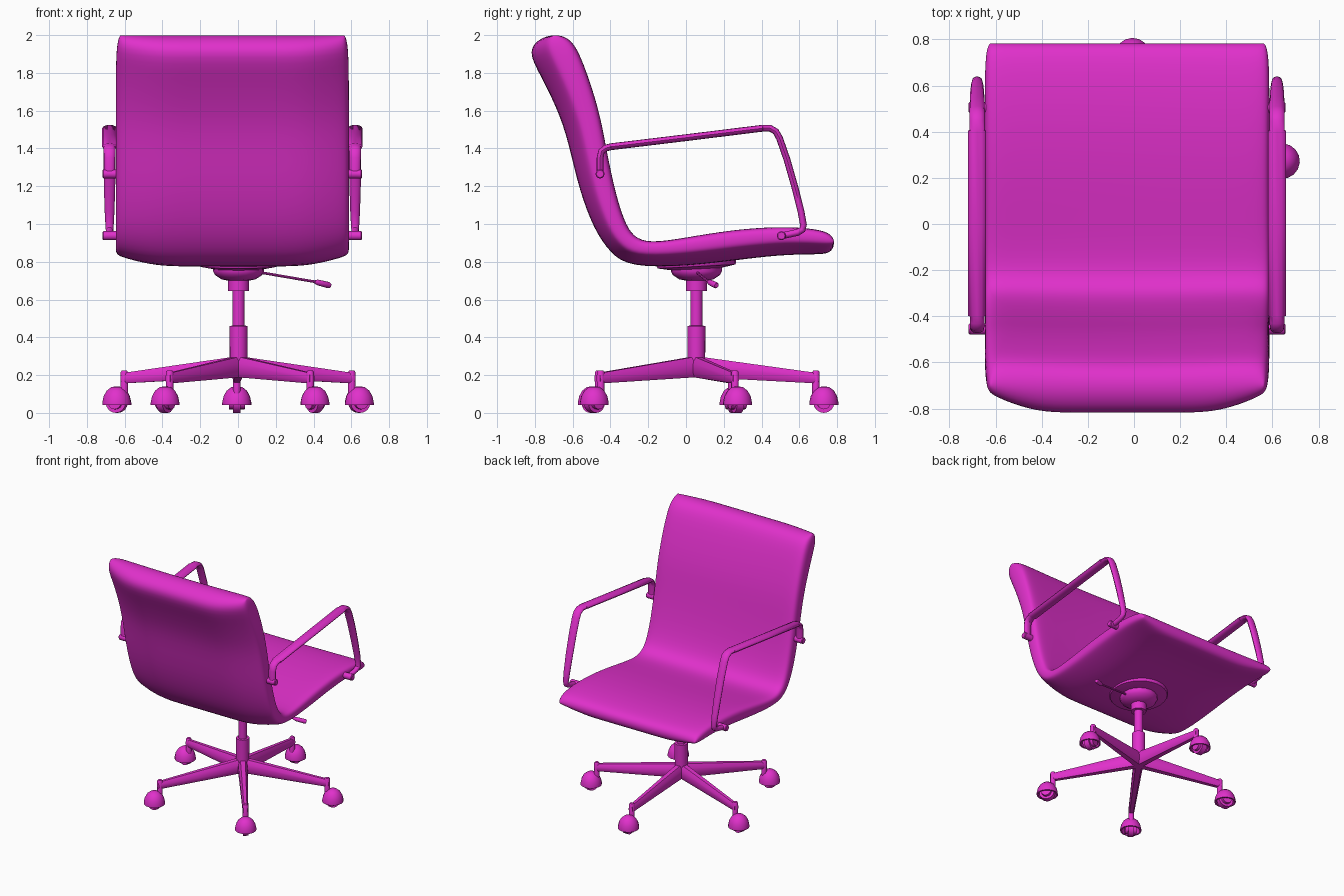
import bpy, bmesh, math
from mathutils import Matrix, Vector

if "Cube" in bpy.data.objects:
    bpy.data.objects.remove(bpy.data.objects["Cube"])

mat = bpy.data.materials.new("magenta")
mat.diffuse_color = (0.75, 0.03, 0.6, 1)
mat.use_nodes = True
mat.node_tree.nodes["Principled BSDF"].inputs["Base Color"].default_value = mat.diffuse_color


def skin(name, rings, angle=40, matrix=None):
    """Join equal-length closed rings into a capped solid."""
    bm = bmesh.new()
    vs = [[bm.verts.new(p) for p in r] for r in rings]
    n = len(rings[0])
    for a, b in zip(vs, vs[1:]):
        for i in range(n):
            j = (i + 1) % n
            bm.faces.new((a[i], a[j], b[j], b[i]))
    for r in (vs[0], vs[-1]):
        for i in range(n // 2 - 1):
            bm.faces.new((r[i], r[i + 1], r[n - 2 - i], r[n - 1 - i]))
    bmesh.ops.recalc_face_normals(bm, faces=bm.faces)
    me = bpy.data.meshes.new(name)
    bm.to_mesh(me)
    bm.free()
    if matrix:
        me.transform(matrix)
    for p in me.polygons:
        p.use_smooth = True
    me.set_sharp_from_angle(angle=math.radians(angle))
    me.materials.append(mat)
    ob = bpy.data.objects.new(name, me)
    bpy.context.collection.objects.link(ob)
    return ob


def lathe(name, profile, matrix, segs=20):
    rings = [[(r * math.cos(2 * math.pi * k / segs), r * math.sin(2 * math.pi * k / segs), z)
              for k in range(segs)] for r, z in profile]
    return skin(name, rings, matrix=matrix)


def rod(name, a, b, radii, segs=12):
    a, b = Vector(a), Vector(b)
    m = Matrix.Translation(a) @ (b - a).to_track_quat('Z', 'Y').to_matrix().to_4x4()
    length = (b - a).length
    return lathe(name, [(r, length * t) for t, r in radii], m, segs)


# Seat shell: inner / outer profile pairs (y, z) from backrest top to seat front
SEAT_X = -0.03
inner = [(-.67, 2.003), (-.60, 1.975), (-.545, 1.87), (-.455, 1.6), (-.42, 1.395), (-.37, 1.155),
         (-.315, .985), (-.26, .92), (-.165, .90), (.07, .943), (.285, .975), (.495, .988),
         (.65, .98), (.755, .96), (.785, .92)]
outer = [(-.76, 1.995), (-.845, 1.92), (-.765, 1.78), (-.663, 1.57), (-.615, 1.40), (-.565, 1.18),
         (-.487, .97), (-.40, .845), (-.30, .772), (0, .775), (.28, .811), (.495, .836),
         (.66, .84), (.755, .84), (.783, .875)]
# x, inner fraction, outer fraction: slightly dished inside, thinning toward rounded side edges
half = [(0, .06, 1), (.2, .05, 1), (.37, .03, 1), (.50, .01, .83), (.585, .01, .66), (.610, .10, .56), (.617, .25, .42)]
stations = [(-x, a, b) for x, a, b in reversed(half[1:])] + half
rings = []
n = len(inner)
for x, a, b in stations:
    def side(f):
        pts = []
        for i, (p, q) in enumerate(zip(inner, outer)):
            sx = .965 if i in (0, n - 1) else .99 if i in (1, n - 2) else 1
            pts.append((SEAT_X + x * sx, p[0] + (q[0] - p[0]) * f, p[1] + (q[1] - p[1]) * f))
        return pts
    rings.append(side(a) + side(b)[::-1])
shell = skin("seat_shell", rings, angle=180)
shell.modifiers.new("smooth", 'SUBSURF').levels = 2
shell.modifiers["smooth"].render_levels = 2

# Armrest loops: (y, z, half width in x), flat wide pad on a slimmer bent bar
path = [(-.455, 1.25, .028), (-.455, 1.35, .030), (-.447, 1.385, .031), (-.425, 1.402, .032),
        (-.40, 1.408, .032), (-.398, 1.409, .039), (.0, 1.457, .039), (.405, 1.507, .039),
        (.407, 1.507, .033), (.445, 1.507, .033), (.475, 1.49, .033), (.495, 1.455, .033),
        (.535, 1.34, .032), (.575, 1.20, .030), (.608, 1.07, .026), (.622, .995, .022),
        (.616, .97, .020), (.59, .955, .020), (.505, .937, .020)]
for s, label in ((-1, "left"), (1, "right")):
    cx = SEAT_X + s * .65
    rings = []
    for i, (y, z, w) in enumerate(path):
        p, q = path[max(i - 1, 0)], path[min(i + 1, len(path) - 1)]
        t = Vector((q[0] - p[0], q[1] - p[1])).normalized()
        ring = []
        for k in range(12):
            u = 2 * math.pi * k / 12
            d = .018 * math.sin(u)
            ring.append((cx + w * math.cos(u), y - t.y * d, z + t.x * d))
        rings.append(ring)
    skin(label + "_armrest", rings)
    # Mounting bolts at both ends of the arm
    for part, y, z in (("back", -.455, 1.265), ("seat", .505, .938)):
        rod(f"{label}_arm_{part}_bolt", (SEAT_X + s * .59, y, z), (SEAT_X + s * .687, y, z),
            [(0, .024), (.95, .024), (1, .019)])

# Central column, under-seat mechanism and tilted mounting plate
CX, CY = .003, .055
centre = Matrix.Translation((CX, CY, 0))
lathe("hub", [(.046, .20), (.048, .46), (.033, .462)], centre)
lathe("gas_lift", [(.032, .40), (.032, .68)], centre)
lathe("mechanism", [(.056, .645), (.056, .70), (.09, .707), (.125, .73), (.135, .75), (.135, .79)], centre)
lathe("mounting_plate", [(.13, -.022), (.205, -.008), (.21, .0), (.21, .02)],
      Matrix.Translation((CX, CY, .783)) @ Matrix.Rotation(math.radians(3), 4, 'X'), 28)

# Height lever with grip
rod("lever", (.08, .05, .75), (.42, .122, .692), [(0, .007), (1, .007)], 8)
rod("lever_grip", (.405, .118, .695), (.488, .162, .674), [(0, .009), (.2, .015), (.9, .017), (1, .012)])

# Five-star base with rounded legs and hooded casters
for k in range(5):
    m = centre @ Matrix.Rotation(math.radians(90.8 + 72 * k), 4, 'Z')
    leg = []
    for r, lo, hi, w in ((0, .187, .30, .036), (.05, .187, .293, .035),
                         (.62, .157, .214, .021), (.648, .158, .212, .017)):
        h = hi - lo
        leg.append([(r, -w * .6, lo), (r, w * .6, lo), (r, w, lo + h * .25), (r, w * .95, lo + h * .7),
                    (r, w * .5, hi), (r, -w * .5, hi), (r, -w * .95, lo + h * .7), (r, -w, lo + h * .25)])
    skin(f"base_leg_{k + 1}", leg, matrix=m, angle=60)
    lathe(f"caster_pin_{k + 1}", [(.02, .10), (.02, .215), (.014, .224)], m @ Matrix.Translation((.633, 0, 0)), 12)
    hub = m @ Matrix.Translation((.675, 0, 0))
    lathe(f"caster_hood_{k + 1}",
          [(.001, .141), (.03, .136), (.054, .117), (.07, .088), (.077, .055), (.077, .043),
           (.066, .043), (.061, .078), (.045, .104), (.025, .118), (.001, .122)], hub, 16)
    axle = hub @ Matrix.Translation((0, 0, .055)) @ Matrix.Rotation(math.pi / 2, 4, 'X')
    lathe(f"caster_wheel_{k + 1}",
          [(.036, -.042), (.036, -.02), (.055, -.02), (.055, .02), (.036, .02), (.036, .042)], axle, 16)
